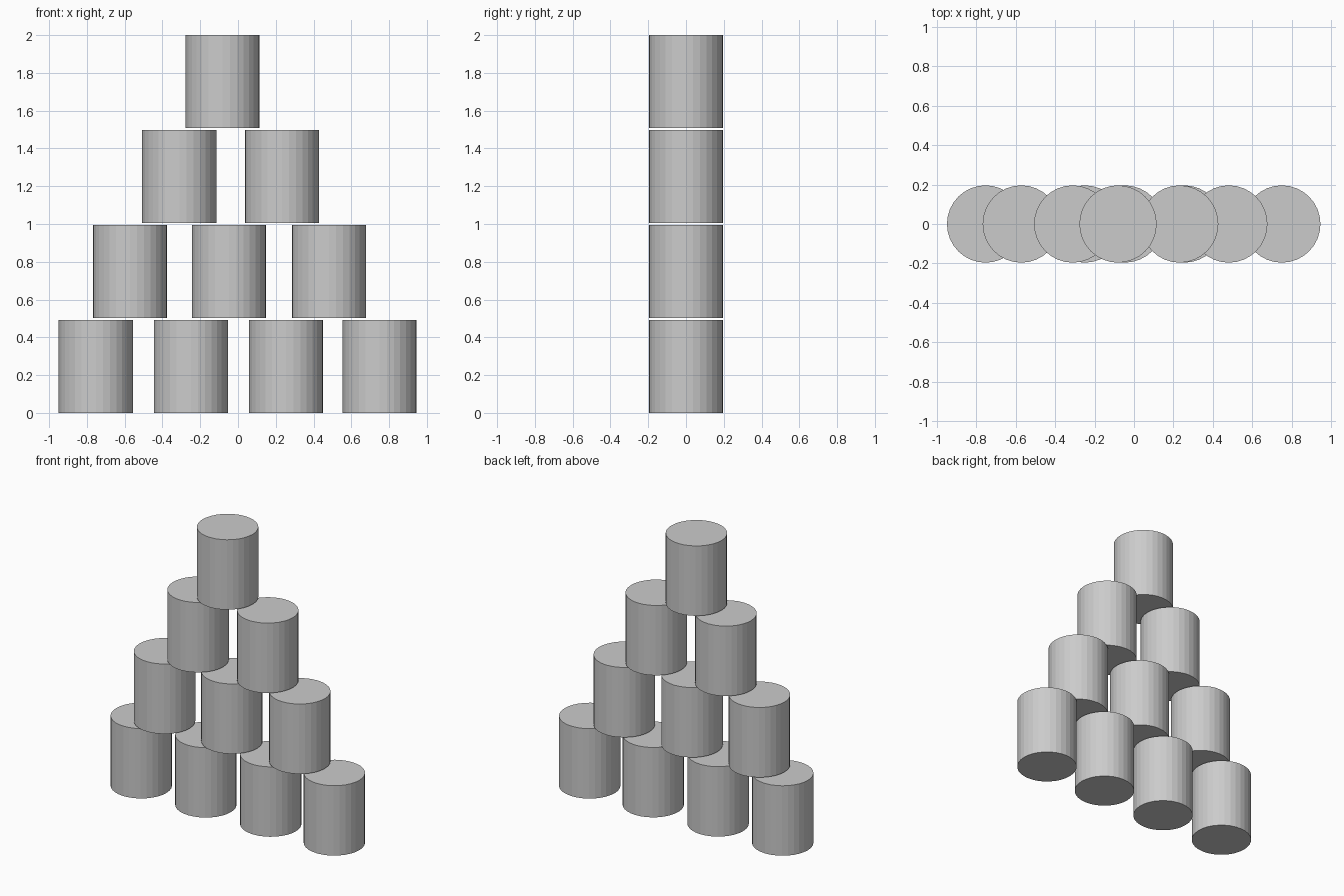
import bpy

if "Cube" in bpy.data.objects:
    bpy.data.objects.remove(bpy.data.objects["Cube"])

RADIUS = 0.196
HEIGHT = 0.492
PITCH = (2.0 - HEIGHT) / 3   # small gap between rows

# x positions of the cans in each row, bottom to top
ROWS = [
    [-0.753, -0.25, 0.255, 0.75],
    [-0.572, -0.047, 0.481],
    [-0.311, 0.232],
    [-0.081],
]


def add_can(name, x, z):
    bpy.ops.mesh.primitive_cylinder_add(
        vertices=32, radius=RADIUS, depth=HEIGHT,
        location=(x, 0, z + HEIGHT / 2))
    bpy.context.object.name = name


# Stacked pyramid of cans
for row, xs in enumerate(ROWS):
    for i, x in enumerate(xs):
        add_can(f"can_row{row + 1}_{i + 1}", x, row * PITCH)
